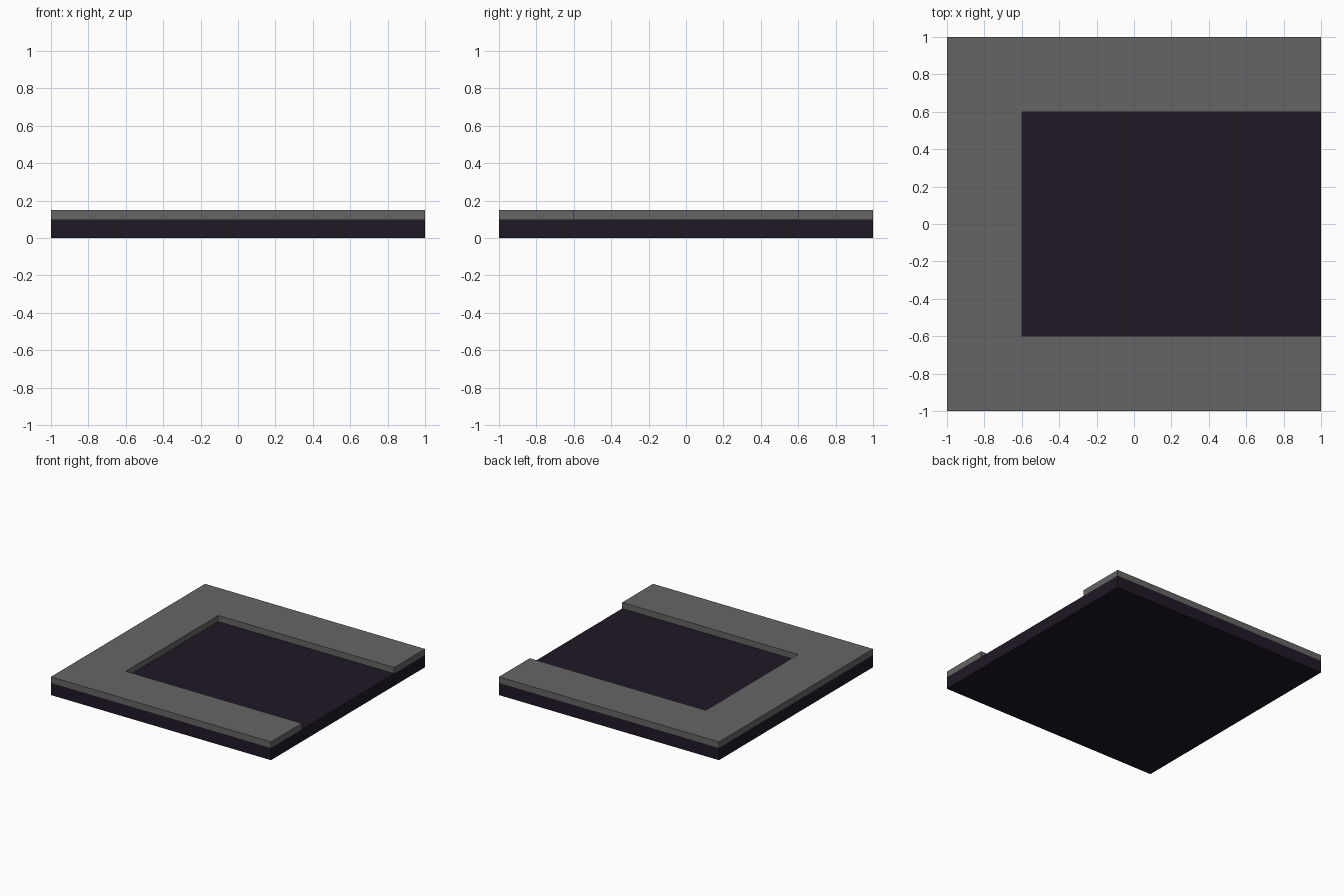
import bpy, bmesh

if "Cube" in bpy.data.objects:
    bpy.data.objects.remove(bpy.data.objects["Cube"])

def material(name, color):
    m = bpy.data.materials.new(name)
    m.diffuse_color = color
    m.use_nodes = True
    m.node_tree.nodes["Principled BSDF"].inputs["Base Color"].default_value = m.diffuse_color
    return m

def extrude_profile(name, points, z0, z1, mat):
    bm = bmesh.new()
    face = bm.faces.new([bm.verts.new((x, y, z0)) for x, y in points])
    top = bmesh.ops.extrude_face_region(bm, geom=[face])
    verts = [g for g in top["geom"] if isinstance(g, bmesh.types.BMVert)]
    bmesh.ops.translate(bm, verts=verts, vec=(0, 0, z1 - z0))
    bmesh.ops.recalc_face_normals(bm, faces=bm.faces[:])
    mesh = bpy.data.meshes.new(name)
    bm.to_mesh(mesh)
    bm.free()
    mesh.materials.append(mat)
    obj = bpy.data.objects.new(name, mesh)
    bpy.context.collection.objects.link(obj)
    return obj

dark = material("dark_floor", (0.014, 0.009, 0.019, 1))
grey = material("grey_curb", (0.13, 0.13, 0.13, 1))

# Square base slab
extrude_profile("base_slab", [(-1, -1), (1, -1), (1, 1), (-1, 1)], 0, 0.1, dark)

# Raised U-shaped border, open towards +x
extrude_profile("raised_border",
                [(-1, -1), (1, -1), (1, -0.6), (-0.6, -0.6),
                 (-0.6, 0.6), (1, 0.6), (1, 1), (-1, 1)], 0.1, 0.15, grey)
